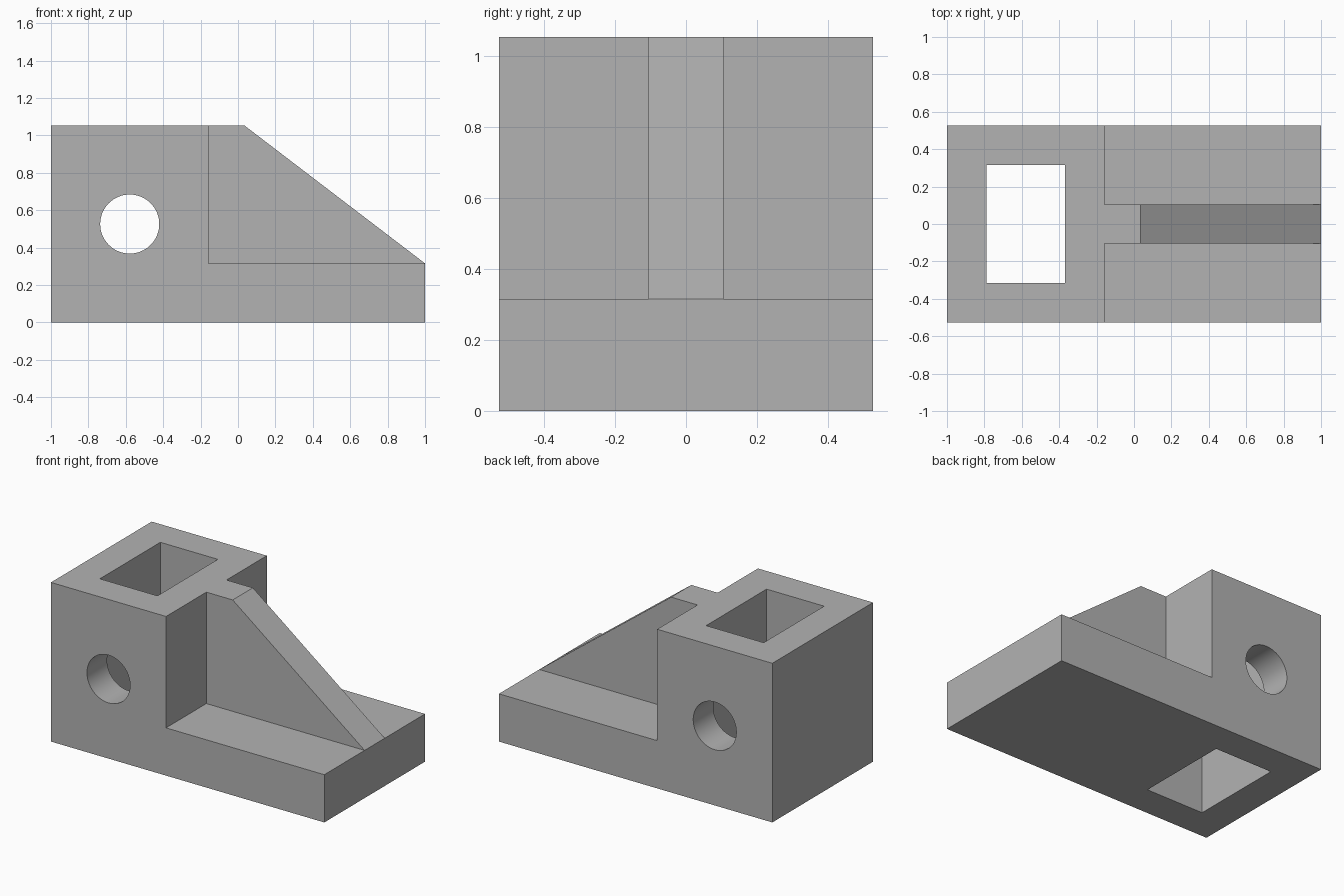
import bpy, bmesh
from mathutils import Matrix, Vector

if "Cube" in bpy.data.objects:
    bpy.data.objects.remove(bpy.data.objects["Cube"])

U = 2 / 19                      # drawing module: the bracket is 19 long
HALF_WIDTH, HEIGHT, BASE = 5 * U, 10 * U, 3 * U
LEFT, RIGHT, STEP = -1.0, 1.0, -1 + 8 * U
HOLE_X = LEFT + 4 * U           # shared axis of the bore and the window

grey = bpy.data.materials.new("plain grey")
grey.use_nodes = True
grey.diffuse_color = (0.45, 0.45, 0.45, 1)
grey.node_tree.nodes["Principled BSDF"].inputs["Base Color"].default_value = grey.diffuse_color


def make_object(name, bm):
    bmesh.ops.recalc_face_normals(bm, faces=bm.faces)
    mesh = bpy.data.meshes.new(name)
    bm.to_mesh(mesh)
    bm.free()
    mesh.materials.append(grey)
    obj = bpy.data.objects.new(name, mesh)
    bpy.context.collection.objects.link(obj)
    return obj


def extrude_profile(name, points, half_width):
    """Extrude an x-z outline symmetrically along y."""
    bm = bmesh.new()
    face = bm.faces.new([bm.verts.new((x, -half_width, z)) for x, z in points])
    new = bmesh.ops.extrude_face_region(bm, geom=[face])["geom"]
    verts = [g for g in new if isinstance(g, bmesh.types.BMVert)]
    bmesh.ops.translate(bm, verts=verts, vec=(0, 2 * half_width, 0))
    return make_object(name, bm)


def combine(target, tool, operation):
    """Apply a boolean and discard the tool object."""
    tool.hide_render = True
    mod = target.modifiers.new(tool.name, "BOOLEAN")
    mod.operation, mod.solver, mod.object = operation, "EXACT", tool
    bpy.context.view_layer.objects.active = target
    bpy.ops.object.modifier_apply(modifier=mod.name)
    bpy.data.objects.remove(tool)


# Base plate and upright block share one stepped outline
bracket = extrude_profile("bracket_body", [
    (LEFT, 0), (RIGHT, 0), (RIGHT, BASE), (STEP, BASE), (STEP, HEIGHT), (LEFT, HEIGHT)],
    HALF_WIDTH)

# Central sloping rib, rooted inside the block and base
root_x, root_z = STEP - U, BASE - U
rib = extrude_profile("support_rib", [
    (root_x, root_z), (RIGHT, root_z), (RIGHT, BASE), (0.035, HEIGHT), (root_x, HEIGHT)], U)
combine(bracket, rib, "UNION")

# Rectangular window through the full height
bm = bmesh.new()
bmesh.ops.create_cube(bm, size=1, matrix=Matrix.LocRotScale(
    Vector((HOLE_X, 0, HEIGHT / 2)), None, Vector((4 * U, 6 * U, HEIGHT + 1))))
combine(bracket, make_object("window_cutter", bm), "DIFFERENCE")

# Round cross bore from front to back
bm = bmesh.new()
bmesh.ops.create_cone(bm, cap_ends=True, segments=64, radius1=1.5 * U, radius2=1.5 * U, depth=2,
                      matrix=Matrix.Translation((HOLE_X, 0, HEIGHT / 2)) @ Matrix.Rotation(1.5707963, 4, "X"))
combine(bracket, make_object("bore_cutter", bm), "DIFFERENCE")

# Smooth bore wall, crisp edges elsewhere
bpy.ops.object.select_all(action="DESELECT")
bracket.select_set(True)
bpy.context.view_layer.objects.active = bracket
bpy.ops.object.shade_smooth_by_angle(angle=0.5)
